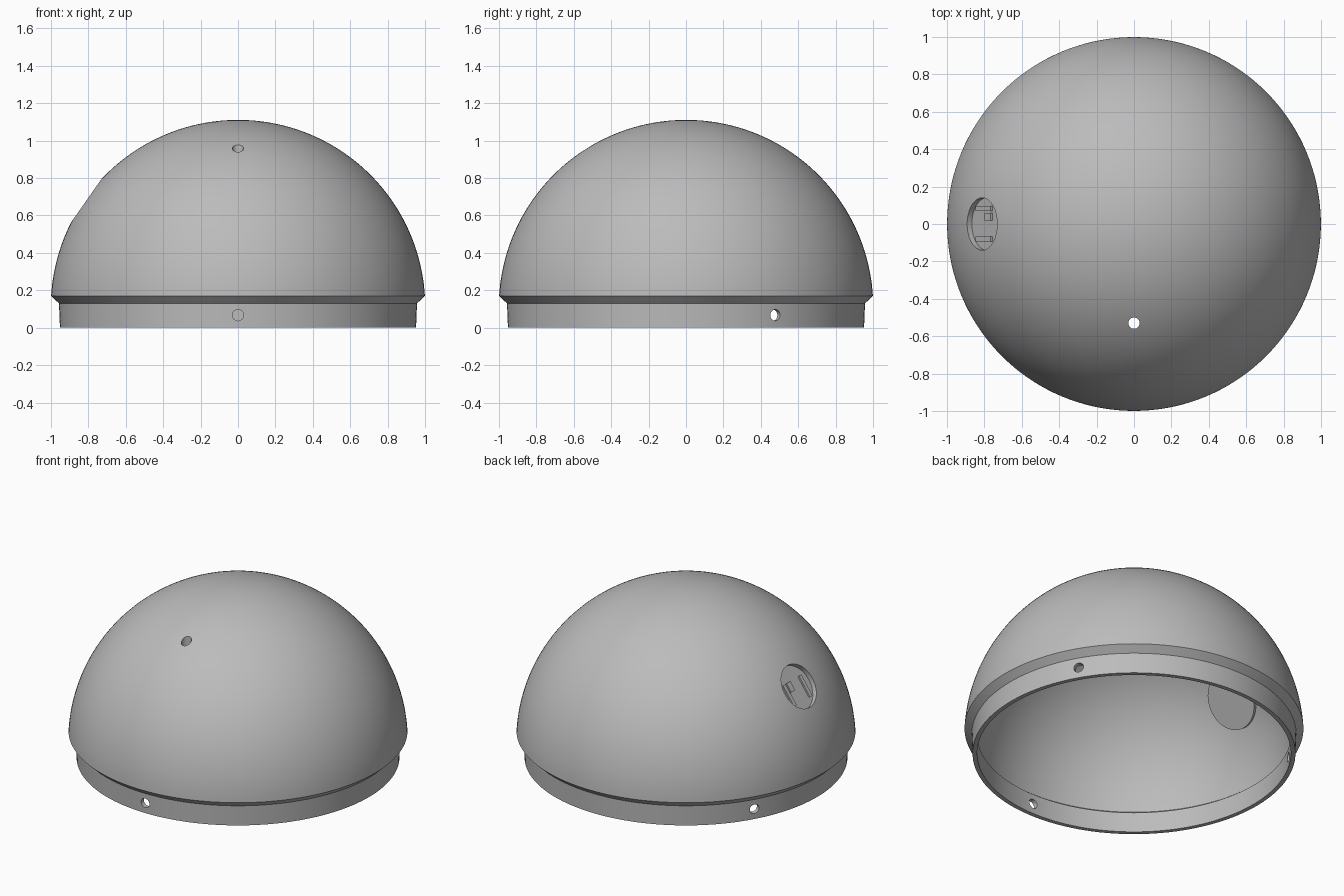
import bpy, bmesh
from math import sin, cos, asin, pi, radians
from mathutils import Vector

cube = bpy.data.objects.get("Cube")
if cube:
    bpy.data.objects.remove(cube)

CENTRE = Vector((0, 0, 0.11))      # centre of the dome sphere
OUTER, INNER = 1.001, 0.945
TILT = radians(35)                 # elevation of the side recess
AXIS = Vector((-cos(TILT), 0, sin(TILT)))

grey = bpy.data.materials.new("plain_grey")
grey.use_nodes = True
grey.diffuse_color = (0.5, 0.5, 0.5, 1)
grey.node_tree.nodes["Principled BSDF"].inputs["Base Color"].default_value = (0.5, 0.5, 0.5, 1)


def arc(radius, z_low, steps):
    """Points from the top of a sphere down to height z_low."""
    low = asin((z_low - CENTRE.z) / radius)
    angles = [pi / 2 + (low - pi / 2) * i / steps for i in range(steps + 1)]
    return [(radius * cos(a), CENTRE.z + radius * sin(a)) for a in angles]


def lathe(name, profile, segments):
    bm = bmesh.new()
    verts = [bm.verts.new((r, 0, z)) for r, z in profile]
    edges = [bm.edges.new(pair) for pair in zip(verts, verts[1:])]
    bmesh.ops.spin(bm, geom=verts + edges, cent=(0, 0, 0), axis=(0, 0, 1),
                   angle=2 * pi, steps=segments)
    bmesh.ops.remove_doubles(bm, verts=bm.verts, dist=0.0001)
    bmesh.ops.recalc_face_normals(bm, faces=bm.faces)
    mesh = bpy.data.meshes.new(name)
    bm.to_mesh(mesh)
    bm.free()
    obj = bpy.data.objects.new(name, mesh)
    bpy.context.collection.objects.link(obj)
    mesh.materials.append(grey)
    return obj


def rod(start, end, radius, sides=48):
    """Cylinder between two points."""
    way = end - start
    bpy.ops.mesh.primitive_cylinder_add(
        vertices=sides, radius=radius, depth=way.length, location=(start + end) / 2,
        rotation=way.to_track_quat('Z', 'Y').to_euler())
    return bpy.context.object


def combine(target, tool, operation):
    mod = target.modifiers.new("cut", 'BOOLEAN')
    mod.operation = operation
    mod.solver = 'EXACT'
    mod.object = tool
    bpy.context.view_layer.objects.active = target
    bpy.ops.object.modifier_apply(modifier=mod.name)
    bpy.data.objects.remove(tool)


# Hollow dome with a bevelled lip and a narrower, slightly tapered collar
collar = [(0.957, 0.13), (0.952, 0), (0.925, 0), (0.925, 0.13)]
profile = arc(OUTER, 0.17, 48) + collar + arc(INNER, 0.145, 48)[::-1]
dome = lathe("dome_shell", profile, 144)

# Round boss inside the wall, with a shallow recess cut from outside
combine(dome, rod(CENTRE + AXIS * 0.91, CENTRE + AXIS * 0.97, 0.175, 64), 'UNION')
combine(dome, rod(CENTRE + AXIS * 0.96, CENTRE + AXIS * 1.1, 0.14, 64), 'DIFFERENCE')

# Vertical pin hole near the top
combine(dome, rod(Vector((0, -0.53, 0.7)), Vector((0, -0.53, 1.2)), 0.03), 'DIFFERENCE')

# Three screw holes around the collar
for i in range(3):
    a = radians(-90 + 120 * i)
    out = Vector((cos(a), sin(a), 0))
    low = Vector((0, 0, 0.067))
    combine(dome, rod(low + out * 0.85, low + out * 1.05, 0.03), 'DIFFERENCE')

bpy.ops.object.select_all(action='DESELECT')
dome.select_set(True)
bpy.context.view_layer.objects.active = dome
bpy.ops.object.shade_smooth_by_angle(angle=radians(25))


# Small raised bars and tab on the recess floor
def raised_block(name, along, across, length, width):
    up_slope = Vector((sin(TILT), 0, cos(TILT)))
    place = CENTRE + AXIS * 0.962 + up_slope * along + Vector((0, across, 0))
    bpy.ops.mesh.primitive_cube_add(size=1, location=place,
                                    rotation=(0, TILT - pi / 2, 0))
    obj = bpy.context.object
    obj.name = name
    obj.scale = (length, width, 0.016)
    obj.data.materials.append(grey)


raised_block("recess_bar_back", -0.02, 0.083, 0.14, 0.026)
raised_block("recess_bar_front", -0.02, -0.08, 0.14, 0.026)
raised_block("recess_tab", 0.02, 0.04, 0.06, 0.04)
